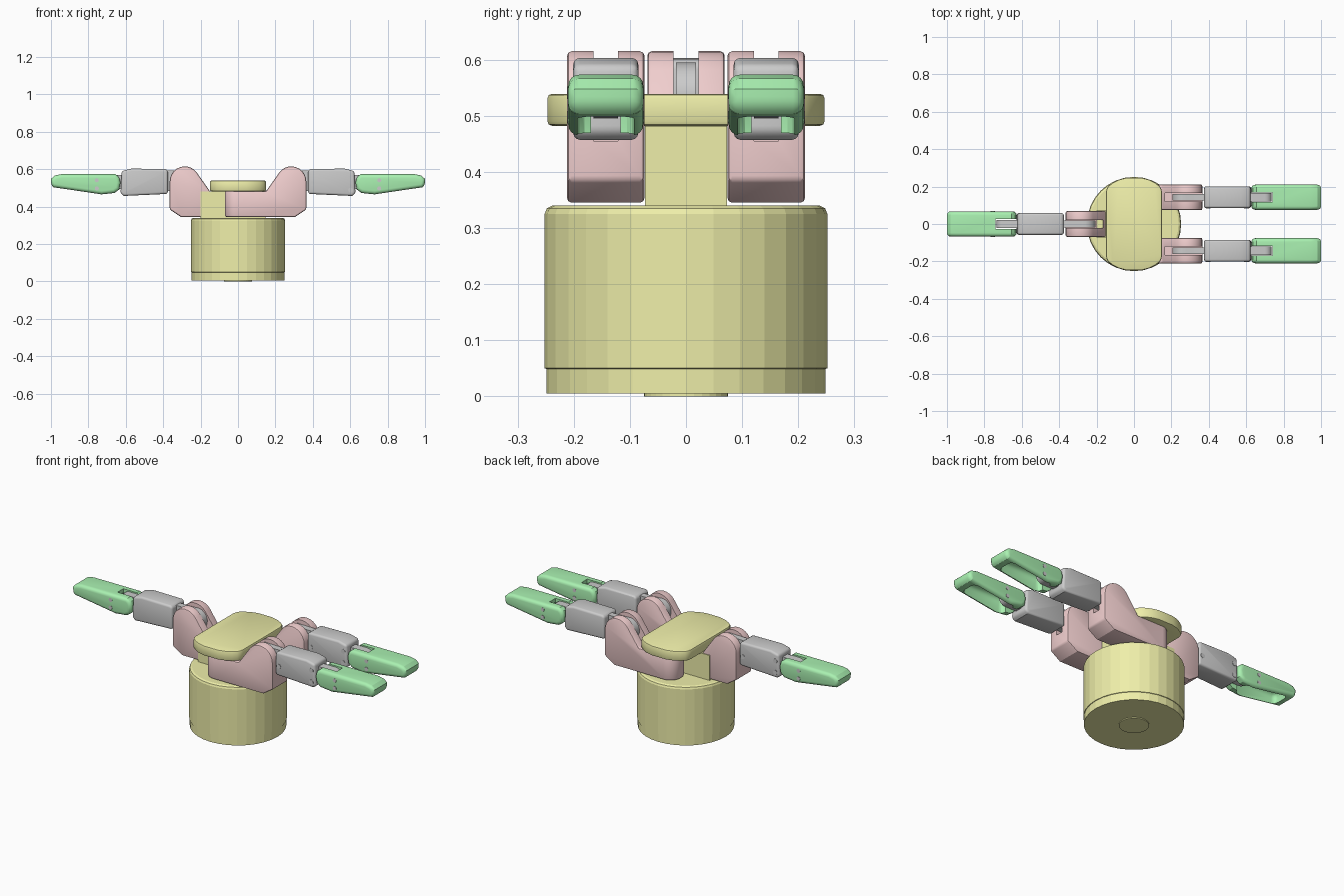
import bpy, bmesh, math
from mathutils import Matrix, Vector

if "Cube" in bpy.data.objects:
    bpy.data.objects.remove(bpy.data.objects["Cube"])


def colour(name, rgb):
    m = bpy.data.materials.new(name)
    m.diffuse_color = (*rgb, 1)
    m.use_nodes = True
    m.node_tree.nodes["Principled BSDF"].inputs["Base Color"].default_value = m.diffuse_color
    return m


YELLOW = colour("yellow", (0.86, 0.86, 0.40))
PINK = colour("pink", (0.88, 0.62, 0.62))
GREEN = colour("green", (0.40, 0.88, 0.44))
GREY = None


def finish(bm, name, mat):
    bmesh.ops.recalc_face_normals(bm, faces=bm.faces)
    me = bpy.data.meshes.new(name)
    bm.to_mesh(me)
    bm.free()
    ob = bpy.data.objects.new(name, me)
    bpy.context.collection.objects.link(ob)
    if mat:
        me.materials.append(mat)
    return ob


def activate(ob):
    bpy.ops.object.select_all(action='DESELECT')
    ob.select_set(True)
    bpy.context.view_layer.objects.active = ob


def bevel(ob, width, segments=3, angle=35):
    m = ob.modifiers.new("bevel", 'BEVEL')
    m.width, m.segments, m.angle_limit = width, segments, math.radians(angle)
    activate(ob)
    bpy.ops.object.modifier_apply(modifier=m.name)


def smooth(ob, angle=30):
    activate(ob)
    bpy.ops.object.shade_smooth_by_angle(angle=math.radians(angle))


def extrude(name, pts, vec, mat, round_x=None, round_r=0.0):
    """Solid from a closed loop of 3D points; upright edges at round_x get rounded."""
    bm = bmesh.new()
    f = bm.faces.new([bm.verts.new(p) for p in pts])
    r = bmesh.ops.extrude_face_region(bm, geom=[f], use_keep_orig=True)
    bmesh.ops.translate(bm, vec=vec, verts=[v for v in r["geom"] if isinstance(v, bmesh.types.BMVert)])
    if round_x is not None:
        bmesh.ops.recalc_face_normals(bm, faces=bm.faces)
        es = [e for e in bm.edges if all(abs(v.co.x - round_x) < 1e-4 for v in e.verts)
              and abs(e.verts[0].co.y - e.verts[1].co.y) < 1e-4]
        bmesh.ops.bevel(bm, geom=es, offset=round_r, segments=6, profile=0.5, affect='EDGES')
    return finish(bm, name, mat)


def side_prism(name, xz, half, sx, cy, mat, **kw):
    """Profile in x-z, mirrored by sx, extruded across y."""
    return extrude(name, [(sx * x, cy - half, z) for x, z in xz], (0, 2 * half, 0), mat, **kw)


def box(name, x0, x1, y0, y1, z0, z1, mat=None):
    return extrude(name, [(x0, y0, z0), (x1, y0, z0), (x1, y1, z0), (x0, y1, z0)], (0, 0, z1 - z0), mat)


def cut(ob, cutter):
    m = ob.modifiers.new("cut", 'BOOLEAN')
    m.operation, m.solver, m.object = 'DIFFERENCE', 'EXACT', cutter
    cutter.hide_render = True
    activate(ob)
    bpy.ops.object.modifier_apply(modifier=m.name)
    bpy.data.objects.remove(cutter)


def lathe(name, rz, n, mat):
    bm = bmesh.new()
    rings = [[bm.verts.new((r * math.cos(2 * math.pi * i / n), r * math.sin(2 * math.pi * i / n), z))
              for i in range(n)] for r, z in rz]
    for a, b in zip(rings, rings[1:]):
        for i in range(n):
            bm.faces.new((a[i], a[(i + 1) % n], b[(i + 1) % n], b[i]))
    bm.faces.new(rings[0])
    bm.faces.new(rings[-1])
    return finish(bm, name, mat)


def arc(cx, cz, r, a0, a1, n):
    return [(cx + r * math.cos(math.radians(a0 + (a1 - a0) * i / n)),
             cz + r * math.sin(math.radians(a0 + (a1 - a0) * i / n))) for i in range(n + 1)]


def screw(name, x, y, z, r=0.013):
    bm = bmesh.new()
    bmesh.ops.create_cone(bm, cap_ends=True, segments=16, radius1=r, radius2=r, depth=0.006,
                          matrix=Matrix.Translation((x, y, z)) @ Matrix.Rotation(math.pi / 2, 4, 'X'))
    return finish(bm, name, GREY)


# Round wrist housing with a small boss underneath
lathe("wrist_housing", [(0.075, 0), (0.075, 0.005), (0.249, 0.005), (0.249, 0.049), (0.252, 0.05),
                        (0.252, 0.325), (0.248, 0.335), (0.238, 0.34)], 32, YELLOW)

# Palm pillar and palm plate
box("palm_pillar", -0.2, 0.147, -0.073, 0.073, 0.335, 0.482, YELLOW)
quarter = [(0.15, 0.165), (0.147, 0.185), (0.137, 0.203), (0.115, 0.22), (0.085, 0.236), (0.045, 0.247)]
half = quarter + [(-x, y) for x, y in reversed(quarter)]
plate = extrude("palm_plate", [(x, y, 0.482) for x, y in half + [(-x, -y) for x, y in half]],
                (0, 0, 0.057), YELLOW)
bevel(plate, 0.008, 2, 50)
smooth(plate)


def finger(label, sx, cy, back_x):
    # Knuckle block with rounded, slotted top
    top = arc(0.285, 0.535, 0.08, 0, 145, 10)
    prof = [(back_x, 0.345), (0.305, 0.345), (0.365, 0.385)] + top + [(0.15, 0.482)]
    kw = {}
    if back_x < 0.1:
        prof.append((back_x, 0.482))
        kw = dict(round_x=sx * back_x, round_r=0.062)
    knuckle = side_prism(label + "_knuckle", prof, 0.069, sx, cy, PINK, **kw)
    bevel(knuckle, 0.008, 2)
    xs = sorted((sx * 0.165, sx * 0.4))
    cut(knuckle, box("slot", *xs, cy - 0.022, cy + 0.022, 0.455, 0.7))
    smooth(knuckle)

    # Hinge tongue inside the knuckle slot
    tongue = side_prism(label + "_hinge_tongue",
                        [(0.39, 0.485)] + [(0.39, 0.592)] + arc(0.265, 0.535, 0.06, 75, 270, 10),
                        0.018, sx, cy, GREY)
    smooth(tongue)

    # Inner link
    link = side_prism(label + "_inner_link",
                      [(0.375, 0.468), (0.375, 0.595), (0.39, 0.601), (0.57, 0.603), (0.622, 0.59),
                       (0.628, 0.47), (0.61, 0.457)], 0.058, sx, cy, GREY)
    bevel(link, 0.012, 3, 50)
    smooth(link)
    tab = side_prism(label + "_tip_tongue",
                     [(0.6, 0.495), (0.6, 0.568)] + arc(0.7, 0.532, 0.036, 90, -90, 8),
                     0.022, sx, cy, GREY)
    smooth(tab)

    # Fingertip shell: rounded, slotted at the joint and hollow below
    tip = side_prism(label + "_fingertip",
                     [(0.628, 0.53), (0.636, 0.558), (0.655, 0.573), (0.945, 0.573), (0.98, 0.566),
                      (1.0, 0.548), (1.0, 0.515), (0.985, 0.503), (0.73, 0.465), (0.66, 0.473),
                      (0.635, 0.492)], 0.067, sx, cy, GREEN)
    bevel(tip, 0.02, 4, 50)
    xs = sorted((sx * 0.69, sx * 0.955))
    cavity = box("cavity", *xs, cy - 0.05, cy + 0.05, 0.42, 0.55)
    bevel(cavity, 0.025, 3)
    cut(tip, cavity)
    xs = sorted((sx * 0.6, sx * 0.74))
    cut(tip, box("slot", *xs, cy - 0.026, cy + 0.026, 0.4, 0.7))
    smooth(tip)

    # Screws: one side of the link, both sides of the tip
    for i, (x, z) in enumerate([(0.397, 0.522), (0.602, 0.553), (0.602, 0.488)]):
        screw(f"{label}_link_screw_{i}", sx * x, cy - sx * 0.057, z)
    for s in (-1, 1):
        for i, z in enumerate((0.541, 0.497)):
            screw(f"{label}_tip_screw_{i}", sx * 0.755, cy + s * 0.0655, z, 0.011)


finger("front_finger", 1, -0.143, -0.07)
finger("back_finger", 1, 0.143, -0.07)
finger("thumb", -1, 0.0, 0.15)
